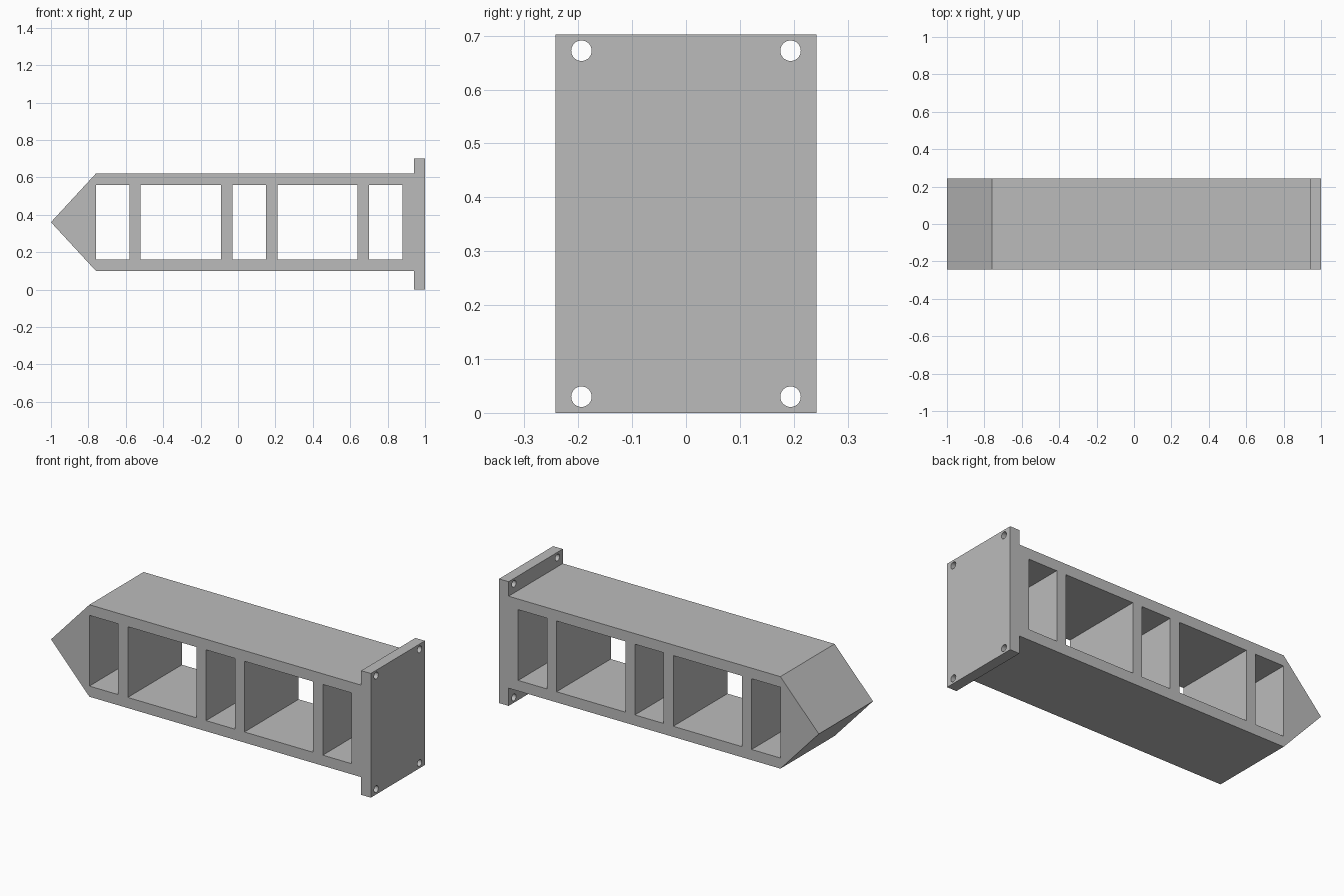
import bpy, bmesh, math
from mathutils import Matrix, Vector

if "Cube" in bpy.data.objects:
    bpy.data.objects.remove(bpy.data.objects["Cube"], do_unlink=True)

HALF_DEPTH = 0.242
MID_Z = 0.36
PLATE_X = 0.94

grey = bpy.data.materials.new("plain grey")
grey.use_nodes = True
colour = (0.5, 0.5, 0.5, 1)
grey.diffuse_color = colour
grey.node_tree.nodes["Principled BSDF"].inputs["Base Color"].default_value = colour


def make_object(name, bm):
    bmesh.ops.recalc_face_normals(bm, faces=bm.faces[:])
    mesh = bpy.data.meshes.new(name)
    bm.to_mesh(mesh)
    bm.free()
    mesh.materials.append(grey)
    obj = bpy.data.objects.new(name, mesh)
    bpy.context.collection.objects.link(obj)
    return obj


def add_prism(bm, profile, half_depth):
    """Extrude an x-z outline along y."""
    face = bm.faces.new([bm.verts.new((x, -half_depth, z)) for x, z in profile])
    moved = bmesh.ops.extrude_face_region(bm, geom=[face])["geom"]
    bmesh.ops.translate(bm, vec=Vector((0, 2 * half_depth, 0)),
                        verts=[v for v in moved if isinstance(v, bmesh.types.BMVert)])


def rectangle(x0, x1, z0, z1):
    return [(x0, z0), (x1, z0), (x1, z1), (x0, z1)]


def cut(obj, cutter):
    """Subtract the cutter, then discard it."""
    cutter.hide_render = True
    mod = obj.modifiers.new("openings", "BOOLEAN")
    mod.operation = "DIFFERENCE"
    mod.solver = "EXACT"
    mod.object = cutter
    bpy.context.view_layer.objects.active = obj
    bpy.ops.object.modifier_apply(modifier=mod.name)
    bpy.data.objects.remove(cutter, do_unlink=True)


# Beam with a wedge-shaped nose
bm = bmesh.new()
add_prism(bm, [(-1, MID_Z), (-0.76, 0.10), (PLATE_X, 0.10),
               (PLATE_X, 0.62), (-0.76, 0.62)], HALF_DEPTH)
beam = make_object("beam", bm)

# Five openings right through the beam
bm = bmesh.new()
for x0, x1 in [(-0.76, -0.58), (-0.52, -0.09), (-0.03, 0.15), (0.21, 0.64), (0.70, 0.88)]:
    add_prism(bm, rectangle(x0, x1, 0.16, 0.56), 0.4)
cut(beam, make_object("opening_cutter", bm))

# Mounting plate at the end
bm = bmesh.new()
add_prism(bm, rectangle(PLATE_X, 1, 0, 0.702), HALF_DEPTH)
plate = make_object("mounting_plate", bm)

# Bolt holes in the four corners
bm = bmesh.new()
for y in (-0.194, 0.194):
    for z in (0.03, 0.672):
        placement = Matrix.Translation((0.97, y, z)) @ Matrix.Rotation(math.pi / 2, 4, "Y")
        bmesh.ops.create_cone(bm, cap_ends=True, segments=32, radius1=0.019,
                              radius2=0.019, depth=0.2, matrix=placement)
cut(plate, make_object("bolt_hole_cutter", bm))

# Round the hole walls while keeping the edges crisp
bpy.ops.object.select_all(action="DESELECT")
plate.select_set(True)
bpy.context.view_layer.objects.active = plate
bpy.ops.object.shade_smooth_by_angle(angle=math.radians(30))
